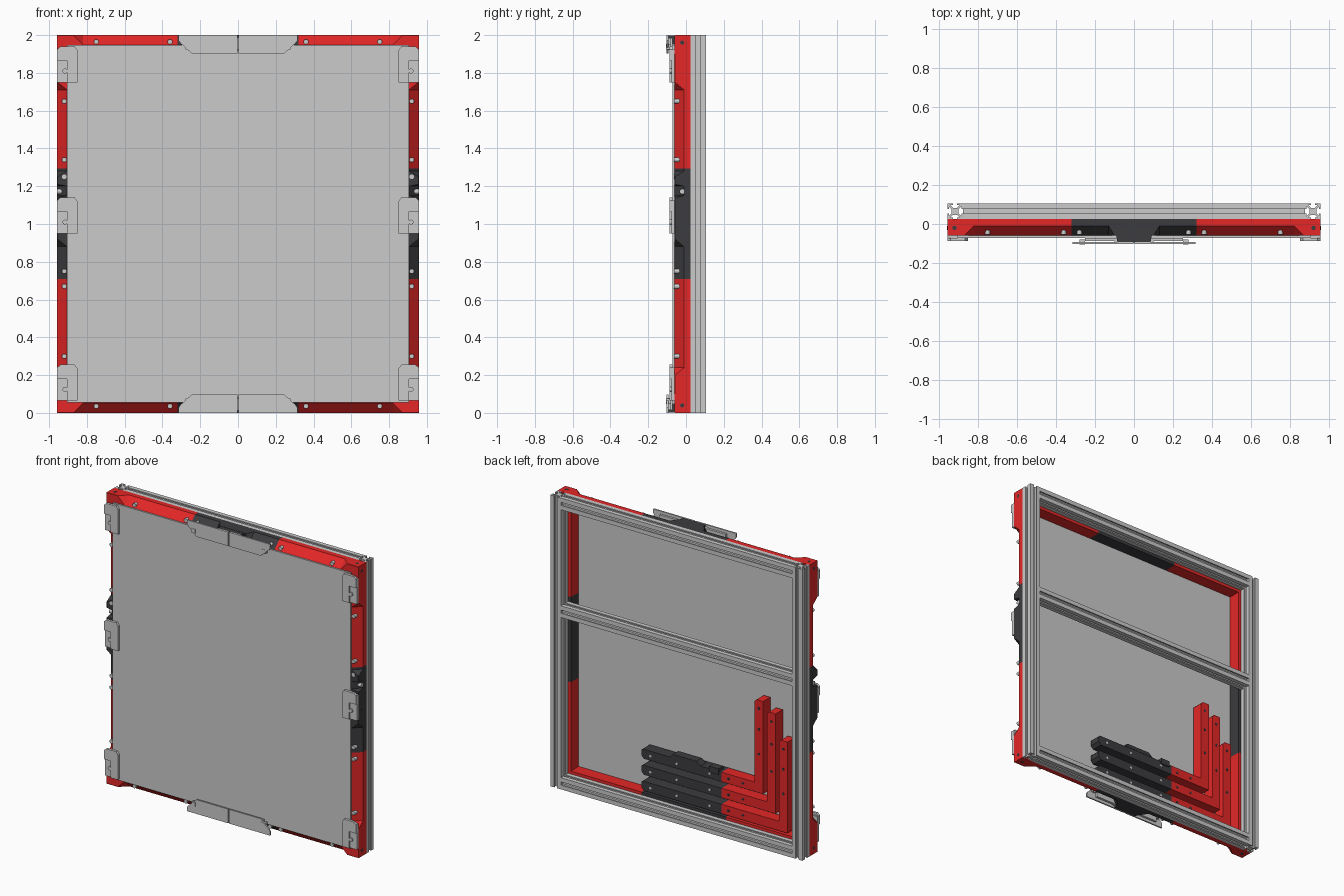
import bpy, bmesh, math
from mathutils import Vector

if "Cube" in bpy.data.objects:
    bpy.data.objects.remove(bpy.data.objects["Cube"])


def material(name, rgb):
    m = bpy.data.materials.new(name)
    m.diffuse_color = (*rgb, 1)
    m.use_nodes = True
    m.node_tree.nodes["Principled BSDF"].inputs["Base Color"].default_value = m.diffuse_color
    return m


RED = material("red_plastic", (0.78, 0.02, 0.02))
DARK = material("dark_plastic", (0.045, 0.045, 0.05))


def loft(name, rings, mat=None):
    """Skin a list of equal-length point rings and cap both ends."""
    bm = bmesh.new()
    rows = [[bm.verts.new(p) for p in r] for r in rings]
    n = len(rows[0])
    for a, b in zip(rows, rows[1:]):
        for i in range(n):
            j = (i + 1) % n
            bm.faces.new((a[i], a[j], b[j], b[i]))
    bm.faces.new(rows[0])
    bm.faces.new(rows[-1][::-1])
    bmesh.ops.recalc_face_normals(bm, faces=bm.faces)
    me = bpy.data.meshes.new(name)
    bm.to_mesh(me)
    bm.free()
    ob = bpy.data.objects.new(name, me)
    bpy.context.collection.objects.link(ob)
    if mat:
        me.materials.append(mat)
    return ob


def plate(name, pts, y0, y1, mat=None):
    """Outline in x,z given a thickness in y."""
    return loft(name, [[(x, y, z) for x, z in pts] for y in (y0, y1)], mat)


def box(name, x0, x1, y0, y1, z0, z1, mat=None):
    return plate(name, [(x0, z0), (x1, z0), (x1, z1), (x0, z1)], y0, y1, mat)


def screw(name, centre, axis, r=0.012, depth=0.02, mat=None):
    d = Vector(axis).normalized()
    u = d.orthogonal().normalized()
    w = d.cross(u)
    rings = []
    for k in (-0.5, 0.5):
        rings.append([Vector(centre) + d * depth * k + r * (u * math.cos(t) + w * math.sin(t))
                      for t in (i * math.pi / 8 for i in range(16))])
    return loft(name, rings, mat)


W, BACK, FRONT = 0.957, 0.025, -0.06

# Slotted aluminium extrusions: two posts and three rails
side = [(.04, .04), (.011, .04), (.011, .032), (.024, .032), (.011, .018),
        (-.011, .018), (-.024, .032), (-.011, .032), (-.011, .04)]
section = []
for k in range(4):
    c, s = round(math.cos(k * math.pi / 2)), round(math.sin(k * math.pi / 2))
    section += [(a * c - b * s, a * s + b * c) for a, b in side]
YE = 0.065
for s in (-1, 1):
    loft("extrusion_post", [[(s * (W - .04) + a, YE + b, z) for a, b in section] for z in (0, 2)])
for z in (0.04, 1.22, 1.96):
    loft("extrusion_rail", [[(x, YE + a, z + b) for a, b in section] for x in (-.877, .877)])

# Covering panel
box("panel", -.905, .905, -.071, FRONT, .055, 1.948)


# Printed frame bars, with a chamfered outer front edge between the solid blocks
def bar(name, stations, outer, inner, place, mat):
    rings = []
    for t, c in stations:
        prof = [(inner, FRONT), (outer - c * 1.05, FRONT), (outer, FRONT + c), (outer, BACK), (inner, BACK)]
        rings.append([place(t, o, y) for o, y in prof])
    loft(name, rings, mat)


S, C = .002, .05      # solid edge and chamfered edge
for s in (-1, 1):
    def horizontal(t, o, y):
        return (t, y, 1 + s * o)

    def upright(t, o, y):
        return (s * o, y, t)

    for m in (-1, 1):
        bar("frame_corner_bar", [(m * t, c) for t, c in ((.32, C), (.82, C), (.87, S), (W, S))],
            1.0, .90, horizontal, RED)
    bar("frame_centre_bar", [(-.32, C), (-.13, C), (-.1, S), (.1, S), (.13, C), (.32, C)],
        1.0, .90, horizontal, DARK)
    bar("frame_lower_upright", [(.1, S), (.2, S), (.24, C), (.71, C)], W, .857, upright, RED)
    bar("frame_middle_upright", [(.71, C), (.88, C), (.92, S), (1.14, S), (1.15, C), (1.2, C), (1.21, S),
                                 (1.25, S), (1.28, C), (1.295, C)], W, .857, upright, DARK)
    bar("frame_upper_upright", [(1.295, C), (1.71, C), (1.75, S), (1.9, S)], W, .857, upright, RED)

    # Screws in the chamfers and in the outer faces
    for m in (-1, 1):
        for x in (.28, .36, .75):
            screw("edge_screw", (m * x, -.035, 1 + s * .965), (0, 1, 0), .013, .04)
        screw("corner_hole", (m * .92, -.02, 1 + s * .995), (0, 0, 1), .011, .011, DARK)
        screw("corner_side_hole", (m * (W - .005), -.02, 1 + s * .96), (1, 0, 0), .011, .011, DARK)
    for z in (.3, .67, .75, 1.25, 1.34, 1.65):
        screw("side_screw", (s * .92, -.04, z), (0, 1, 0), .013, .045)
    screw("latch_pin", (s * .94, -.02, 1.172), (1, 0, 0), .014, .034)
    screw("side_bolt", (s * (W - .005), -.02, 1.0), (1, 0, 0), .011, .011, DARK)

    # Handle latch at the top and bottom: dark block, grey spacer, two-part face plate
    loft("latch_block", [[(x, y, 1 + s * z) for x, y in ((-.1, -.015), (.1, -.015), (.085, -.092), (-.085, -.092))]
                         for z in (.95, .999)], DARK)
    box("handle_spacer", -.25, .25, -.086, -.071, *sorted((1 + s * .915, 1 + s * .985)))
    box("handle_core", -.1, .1, -.095, -.085, *sorted((1 + s * .92, 1 + s * .985)))
    for m in (-1, 1):
        out = [(.003, 1.0), (.315, 1.0), (.315, .972), (.305, .958), (.245, .903), (.003, .903)]
        plate("handle_plate", [(m * x, 1 + s * z) for x, z in out], -.103, -.093)
        px, pz = m * .265, 1 + s * .938
        box("handle_nut", px - .014, px + .014, -.106, -.08, pz - .014, pz + .014)

    # Side clips: stepped plate that overlaps the panel, with a screw pad in the lower corner
    for z in (.065, .95, 1.75):
        h = .19
        out = [(.905, 0), (.85, 0), (.85, h - .02), (.865, h), (.94, h), (W, h - .015), (W, .115), (.905, .115)]
        plate("clip_plate", [(s * x, z + dz) for x, dz in out], -.088, -.071)
        box("clip_pad", *sorted((s * .905, s * W)), -.078, FRONT, z, z + .115)
        box("clip_back", *sorted((s * .905, s * W)), -.072, FRONT, z + .115, z + h - .015)
        screw("clip_screw", (s * .916, -.081, z + .06), (0, 1, 0), .013, .012)

# Nested L-shaped spare brackets stored in the lower corner behind the panel
for i, (x, z, top) in enumerate(((-.79, .115, .74), (-.70, .225, .91), (-.605, .335, .97))):
    w = .065
    y0, y1 = -.05, .028
    plate("spare_bracket", [(x, z), (-.29, z), (-.29, z + w), (x + w, z + w), (x + w, top - .015),
                            (x + w - .015, top), (x, top)], y0, y1, RED)
    plate("spare_bracket_end", [(-.29, z), (.3, z), (.32, z + .02), (.32, z + w - .01), (.31, z + w),
                                (-.29, z + w)], y0, y1, DARK)
    for hx in (-.45, -.34, -.2, .05, .25):
        screw("spare_bracket_hole", (hx, y1, z + w / 2), (0, 1, 0), .009, .004, DARK if hx < -.3 else None)
    for k in (.35, .65, .9):
        screw("spare_bracket_hole", (x + w / 2, y1, z + w + (top - z - w) * k), (0, 1, 0), .009, .004, DARK)

# Raised latch shapes along the topmost spare bracket
plate("spare_latch", [(-.13, .40), (.1, .40), (.08, .425), (-.1, .425)], -.03, .03, DARK)
box("spare_latch_tip", -.27, -.2, -.02, .035, .38, .42, DARK)
